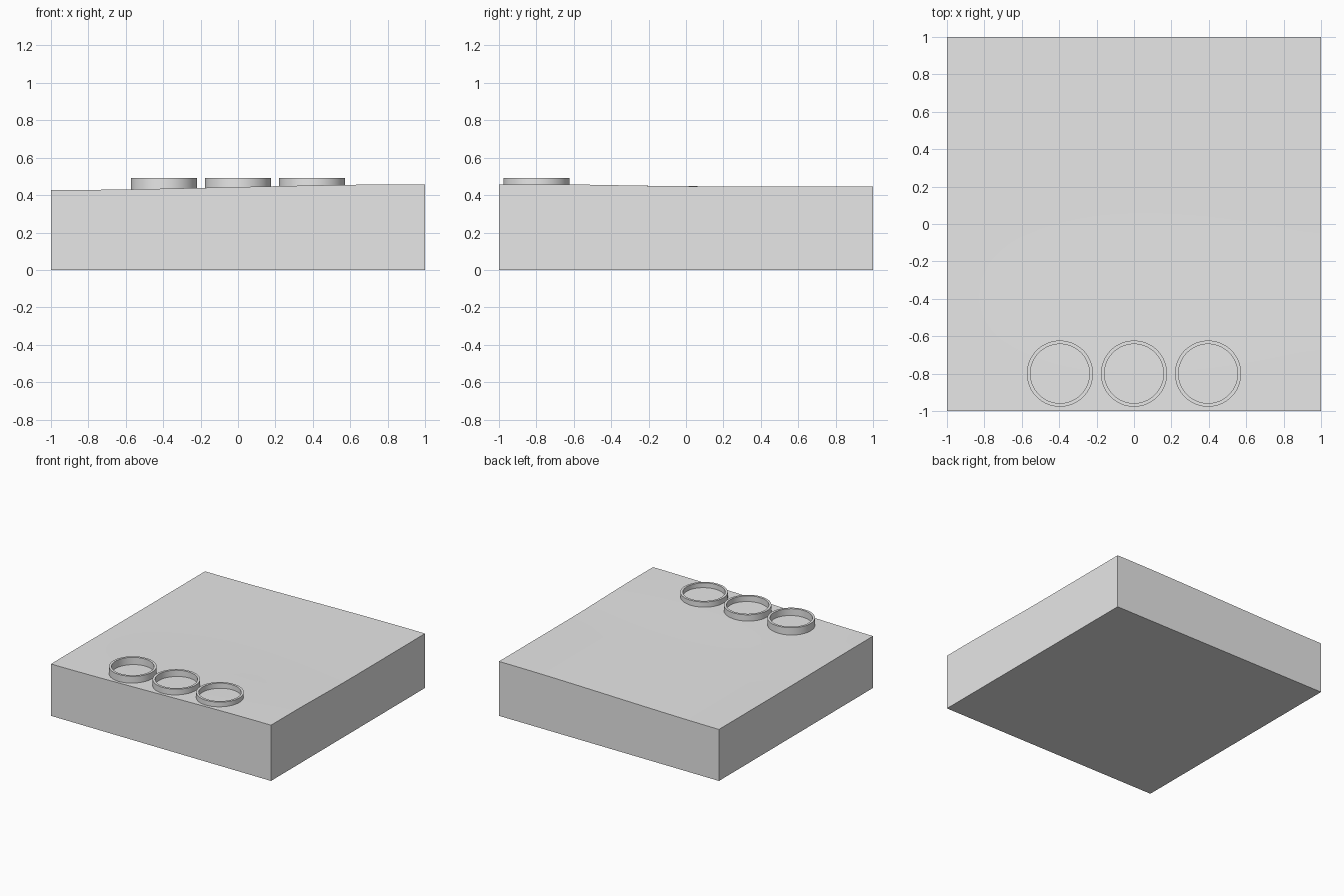
import bpy, bmesh, math

cube = bpy.data.objects.get("Cube")
if cube:
    bpy.data.objects.remove(cube, do_unlink=True)

grey = bpy.data.materials.new("light grey")
grey.use_nodes = True
grey.diffuse_color = (0.8, 0.8, 0.8, 1)
grey.node_tree.nodes["Principled BSDF"].inputs["Base Color"].default_value = (0.8, 0.8, 0.8, 1)


def add_object(name, bm):
    bmesh.ops.recalc_face_normals(bm, faces=bm.faces)
    mesh = bpy.data.meshes.new(name)
    bm.to_mesh(mesh)
    bm.free()
    mesh.materials.append(grey)
    obj = bpy.data.objects.new(name, mesh)
    bpy.context.collection.objects.link(obj)
    bpy.ops.object.select_all(action="DESELECT")
    obj.select_set(True)
    bpy.context.view_layer.objects.active = obj
    bpy.ops.object.shade_smooth_by_angle(angle=math.radians(30))
    return obj


def ease(t):
    t = min(max(t, 0), 1)
    return t * t * (3 - 2 * t)


def ground_height(x, y):
    # Gentle rise to the left, with a slight fall towards the back
    rise = 0.426 + 0.032 * ease((x + 1.1) / 2.1)
    fall = (0.003 + 0.008 * (x + 1) / 2) * ease((y + 0.8) / 0.9)
    return rise - fall


# Ground block: gently sloping top pulled down to a flat base
bm = bmesh.new()
bmesh.ops.create_grid(bm, x_segments=20, y_segments=20, size=1)
for v in bm.verts:
    v.co.z = ground_height(v.co.x, v.co.y)
rim = [e for e in bm.edges if e.is_boundary]
skirt = bmesh.ops.extrude_edge_only(bm, edges=rim)["geom"]
for v in skirt:
    if isinstance(v, bmesh.types.BMVert):
        v.co.z = 0
base_edges = [e for e in bm.edges if all(v.co.z == 0 for v in e.verts)]
bmesh.ops.contextual_create(bm, geom=base_edges)
add_object("ground_block", bm)


# Three open rings standing in a row near the front edge
def add_ring(name, x, y, outer=0.177, inner=0.158, bottom=0.41, top=0.492, sides=64):
    bm = bmesh.new()
    profile = [(inner, bottom), (outer, bottom), (outer, top), (inner, top)]
    verts = [bm.verts.new((r, 0, z)) for r, z in profile]
    edges = [bm.edges.new((verts[i], verts[(i + 1) % 4])) for i in range(4)]
    bmesh.ops.spin(bm, geom=verts + edges, axis=(0, 0, 1), cent=(0, 0, 0),
                   angle=math.tau, steps=sides)
    bmesh.ops.remove_doubles(bm, verts=bm.verts, dist=0.0001)
    ring = add_object(name, bm)
    ring.location = (x, y, 0)


for name, x in (("right_ring", -0.396), ("middle_ring", 0), ("left_ring", 0.396)):
    add_ring(name, x, -0.8)
